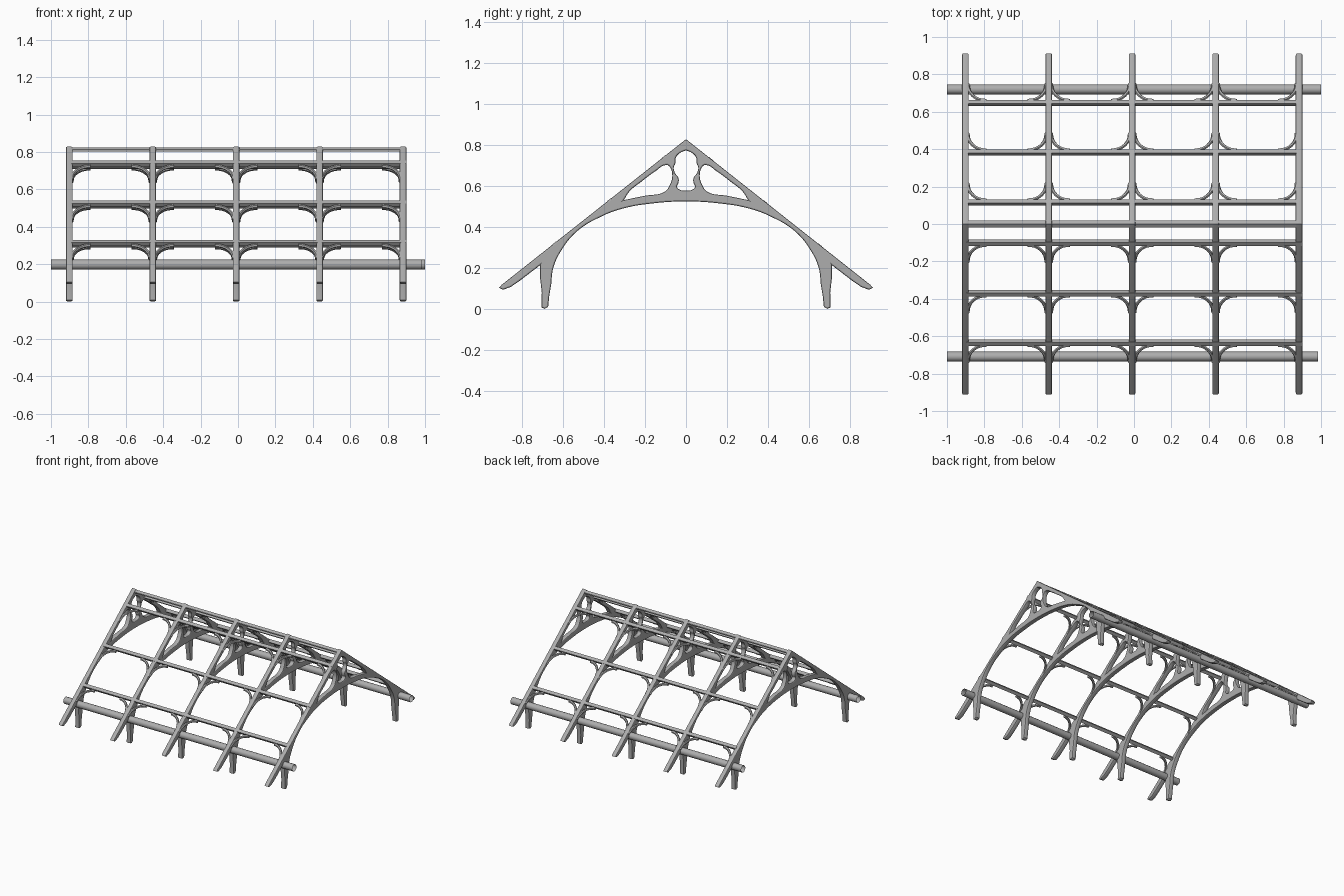
import bpy, math
from mathutils import Matrix

cube = bpy.data.objects.get("Cube")
if cube:
    bpy.data.objects.remove(cube, do_unlink=True)

GREY = (0.42, 0.42, 0.42, 1)
mat = bpy.data.materials.new("weathered_grey")
mat.use_nodes = True
mat.diffuse_color = GREY
mat.node_tree.nodes["Principled BSDF"].inputs["Base Color"].default_value = GREY

TRUSS_X = [-0.902 + i * 0.4462 for i in range(5)]
APEX, SLOPE = 0.829, 0.79
PITCH = math.atan(SLOPE)


def add_object(name, mesh, matrix=Matrix()):
    obj = bpy.data.objects.new(name, mesh)
    obj.matrix_world = matrix
    bpy.context.collection.objects.link(obj)
    if not mesh.materials:
        mesh.materials.append(mat)
    return obj


def curve_to_mesh(curve):
    """Turn curve data into plain mesh data."""
    tmp = bpy.data.objects.new("tmp", curve)
    bpy.context.collection.objects.link(tmp)
    dg = bpy.context.evaluated_depsgraph_get()
    mesh = bpy.data.meshes.new_from_object(tmp.evaluated_get(dg))
    bpy.data.objects.remove(tmp, do_unlink=True)
    mesh.materials.clear()
    return mesh


def closed_outline(curve, points, smooth_range):
    """Closed bezier outline; points inside smooth_range get soft handles."""
    sp = curve.splines.new("BEZIER")
    sp.bezier_points.add(len(points) - 1)
    sp.use_cyclic_u = True
    for i, (bp, co) in enumerate(zip(sp.bezier_points, points)):
        bp.co = (co[0], co[1], 0)
        kind = "AUTO" if i in smooth_range else "VECTOR"
        bp.handle_left_type = bp.handle_right_type = kind


def mirrored(half):
    """Complete a half outline whose first and last points lie on the axis."""
    return half + [(-y, z) for y, z in half[-2:0:-1]]


def flip(points):
    return [(-y, z) for y, z in points]


# Truss: rafters, legs, arch and pierced gable in one cut-out profile
half = [(0, APEX), (0.9, 0.118), (0.912, 0.104), (0.893, 0.094), (0.855, 0.108),
        (0.81, 0.139), (0.712, 0.214), (0.712, 0.15), (0.704, 0.08), (0.706, 0.008),
        (0.69, 0.001), (0.673, 0.01), (0.668, 0.06), (0.658, 0.12), (0.648, 0.2),
        (0.608, 0.287), (0.53, 0.381), (0.41, 0.453), (0.31, 0.49), (0.16, 0.516),
        (0, 0.525)]
outer = mirrored(half)
n = len(half)
soft = range(14, 2 * n - 15)
side_hole = [(0.303, 0.532), (0.275, 0.575), (0.22, 0.62), (0.15, 0.672), (0.095, 0.703),
             (0.08, 0.695), (0.067, 0.65), (0.077, 0.61), (0.102, 0.574), (0.2, 0.553)]
centre_hole = mirrored([(0, 0.775), (0.036, 0.757), (0.051, 0.735), (0.052, 0.712),
                        (0.06, 0.69), (0.053, 0.663), (0.037, 0.64), (0.037, 0.615),
                        (0.044, 0.597), (0.03, 0.582), (0, 0.579)])

profile = bpy.data.curves.new("truss_profile", "CURVE")
profile.dimensions = "2D"
profile.fill_mode = "BOTH"
profile.resolution_u = 5
profile.extrude = 0.011
profile.bevel_depth = 0.007
profile.bevel_resolution = 1
profile.offset = -0.007
closed_outline(profile, outer, soft)
closed_outline(profile, side_hole, range(1, 10))
closed_outline(profile, flip(side_hole), range(1, 10))
closed_outline(profile, centre_hole, range(1, len(centre_hole)))
truss_mesh = curve_to_mesh(profile)
upright = Matrix(((0, 0, 1, 0), (1, 0, 0, 0), (0, 1, 0, 0), (0, 0, 0, 1)))
smooth_objects = []
for i, x in enumerate(TRUSS_X):
    smooth_objects.append(add_object(f"truss_{i + 1}", truss_mesh,
                                     Matrix.Translation((x, 0, 0)) @ upright))


def prism(name, section, x0, x1, caps=True):
    """Straight member along x with the given (y, z) section."""
    k = len(section)
    verts = [(x, y, z) for x in (x0, x1) for y, z in section]
    faces = [(j, (j + 1) % k, (j + 1) % k + k, j + k) for j in range(k)]
    if caps:
        faces += [tuple(reversed(range(k))), tuple(range(k, 2 * k))]
    mesh = bpy.data.meshes.new(name)
    mesh.from_pydata(verts, [], faces)
    return add_object(name, mesh)


def ring(y, z, radius, sides, turn=0.0):
    return [(y + radius * math.cos(turn + j * math.tau / sides),
             z + radius * math.sin(turn + j * math.tau / sides)) for j in range(sides)]


# Ridge beam
prism("ridge_beam", [(0.017, 0.803), (0.018, 0.812), (0, 0.824),
                     (-0.018, 0.812), (-0.017, 0.803)], -0.895, 0.872)

# Wall plates: open round logs
for name, y, x1 in (("front_wall_plate", -0.709, 0.985), ("back_wall_plate", 0.72, 1.0)):
    smooth_objects.append(prism(name, ring(y, 0.198, 0.0265, 12), -1.0, x1, caps=False))


def brace_curve(side, rows):
    """Curved braces in the roof plane, below each purlin and beside each truss."""
    curve = bpy.data.curves.new("braces", "CURVE")
    curve.dimensions = "3D"
    curve.bevel_depth = 0.0115
    curve.bevel_resolution = 1
    curve.use_fill_caps = True
    for y in rows:
        for i, x in enumerate(TRUSS_X):
            for sign in (-1, 1):
                if (i == 0 and sign < 0) or (i == 4 and sign > 0):
                    continue
                sp = curve.splines.new("POLY")
                sp.points.add(8)
                for j, p in enumerate(sp.points):
                    t = j / 8 * math.pi / 2
                    px = x + sign * (0.112 - 0.1 * math.cos(t))
                    py = abs(y) + 0.102 - 0.09 * math.sin(t)
                    p.co = (px, side * py, APEX - SLOPE * py - 0.017, 1)
                    p.radius = 1.0 - 0.2 * math.sin(2 * t)
    return curve


# Purlins laid in the roof plane, with their braces
for label, side, rows, x1 in (("front", -1, (-0.1, -0.37, -0.635), 0.9),
                              ("back", 1, (0.115, 0.382, 0.647), 0.872)):
    for level, y in zip(("upper", "middle", "lower"), rows):
        z = APEX - SLOPE * abs(y) - 0.013
        prism(f"{label}_{level}_purlin",
              ring(y, z, 0.0165, 4, math.pi / 4 - side * PITCH), -0.895, x1)
    smooth_objects.append(add_object(f"{label}_braces",
                                     curve_to_mesh(brace_curve(side, rows))))

# Soft shading on rounded timber
bpy.ops.object.select_all(action="DESELECT")
for obj in smooth_objects:
    obj.select_set(True)
bpy.context.view_layer.objects.active = smooth_objects[0]
bpy.ops.object.shade_smooth_by_angle(angle=math.radians(40))
